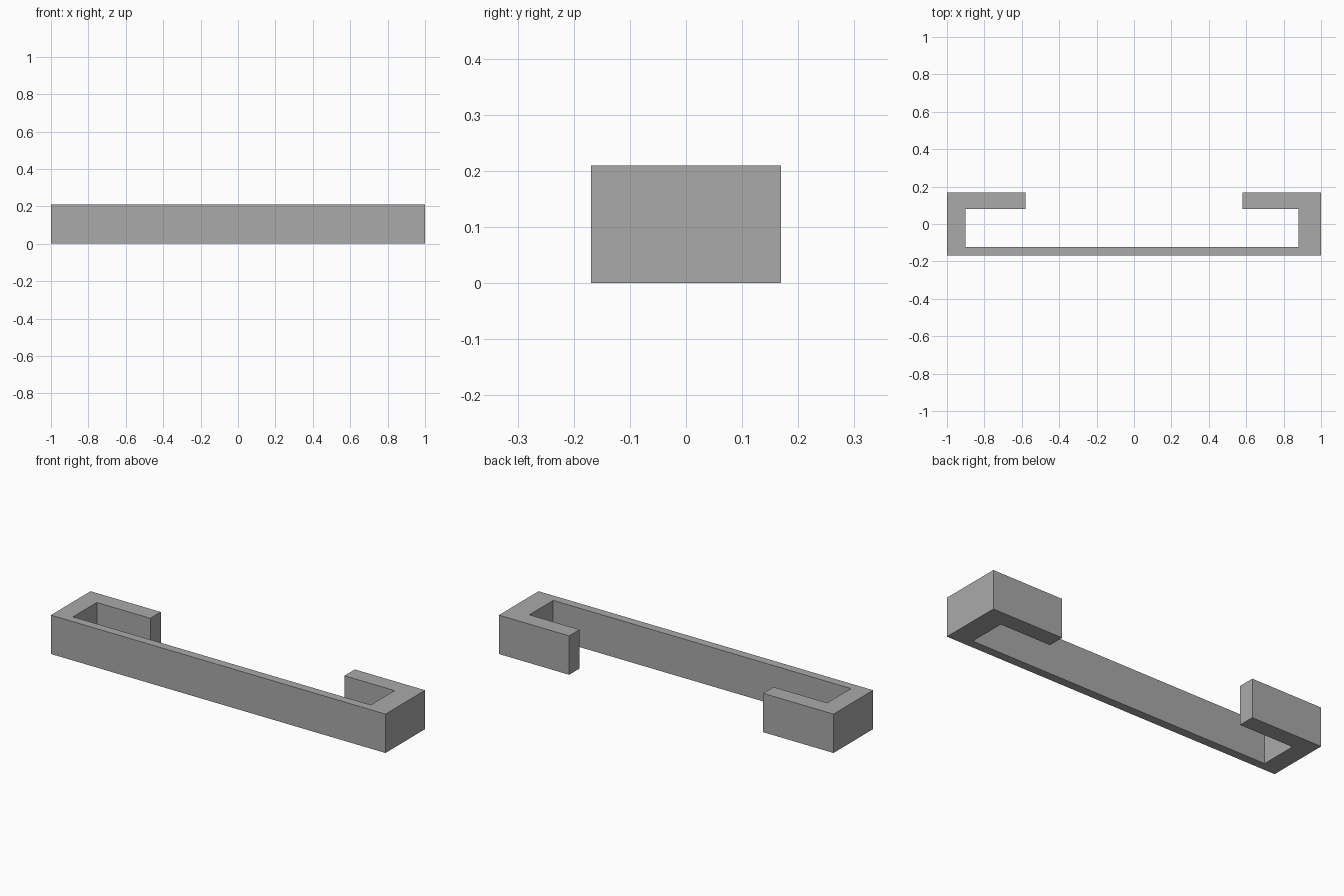
import bpy
import bmesh

cube = bpy.data.objects.get("Cube")
if cube:
    bpy.data.objects.remove(cube, do_unlink=True)

HEIGHT = 0.21
FRONT, BACK = -0.169, 0.169
PLATE_BACK, LIP_FRONT = -0.123, 0.08
LIP_END = 0.58
INNER_LEFT, INNER_RIGHT = 0.88, -0.9

grey = bpy.data.materials.new("plain_grey")
grey.use_nodes = True
colour = (0.4, 0.4, 0.4, 1)
grey.diffuse_color = colour
grey.node_tree.nodes["Principled BSDF"].inputs["Base Color"].default_value = colour

# Channel outline seen from above: front plate, two ends, two returned lips
outline = [
    (-1, FRONT), (1, FRONT), (1, BACK), (LIP_END, BACK),
    (LIP_END, LIP_FRONT), (INNER_LEFT, LIP_FRONT), (INNER_LEFT, PLATE_BACK),
    (INNER_RIGHT, PLATE_BACK), (INNER_RIGHT, LIP_FRONT),
    (-LIP_END, LIP_FRONT), (-LIP_END, BACK), (-1, BACK),
]

# Extrude the outline into a solid bracket
bm = bmesh.new()
base = bm.faces.new([bm.verts.new((x, y, 0)) for x, y in outline])
extruded = bmesh.ops.extrude_face_region(bm, geom=[base], use_keep_orig=True)
top = [v for v in extruded["geom"] if isinstance(v, bmesh.types.BMVert)]
bmesh.ops.translate(bm, vec=(0, 0, HEIGHT), verts=top)
bmesh.ops.recalc_face_normals(bm, faces=bm.faces)

mesh = bpy.data.meshes.new("channel_bracket")
bm.to_mesh(mesh)
bm.free()
mesh.materials.append(grey)
bracket = bpy.data.objects.new("channel_bracket", mesh)
bpy.context.collection.objects.link(bracket)
